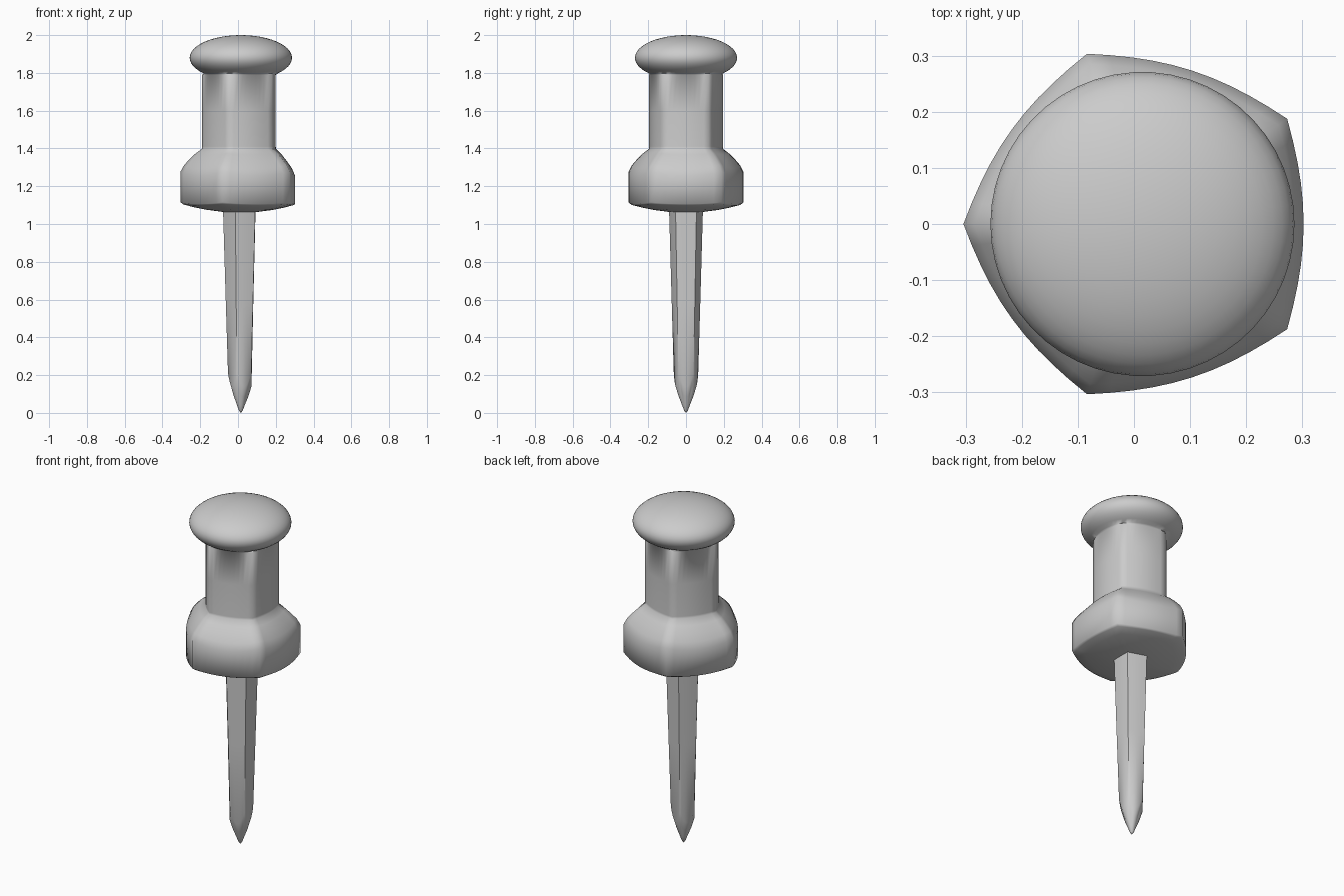
import bpy, bmesh, math

if "Cube" in bpy.data.objects:
    bpy.data.objects.remove(bpy.data.objects["Cube"])

CX = 0.015        # axis of the pin
SEG = 50          # ten points per side of the pentagon


def pent(a, roundness):
    """Radius factor of a bulged pentagon with a corner at angle pi."""
    side = math.tau / 5
    d = (a - math.pi) % side - side / 2
    flat = math.cos(math.pi / 5) / math.cos(d)
    return flat + (1 - flat) * roundness


def loft(name, rings, angle):
    """Each ring is (corner radius, corner z, side z, roundness); radius 0 is a pole."""
    bm = bmesh.new()
    loops = []
    for r, zc, zs, rnd in rings:
        if r == 0:
            loops.append([bm.verts.new((CX, 0, zc))])
            continue
        loop = []
        for i in range(SEG):
            a = math.pi + math.tau * i / SEG
            t = (1 - pent(a, 0)) / (1 - math.cos(math.pi / 5))
            k = r * pent(a, rnd)
            loop.append(bm.verts.new((CX + k * math.cos(a), k * math.sin(a), zc + (zs - zc) * t)))
        loops.append(loop)
    for lo, hi in zip(loops, loops[1:]):
        for i in range(SEG):
            j = (i + 1) % SEG
            if len(lo) == 1:
                bm.faces.new((lo[0], hi[j], hi[i]))
            elif len(hi) == 1:
                bm.faces.new((lo[i], lo[j], hi[0]))
            else:
                bm.faces.new((lo[i], lo[j], hi[j], hi[i]))
    bmesh.ops.recalc_face_normals(bm, faces=bm.faces)
    me = bpy.data.meshes.new(name)
    bm.to_mesh(me)
    bm.free()
    ob = bpy.data.objects.new(name, me)
    bpy.context.collection.objects.link(ob)
    bpy.ops.object.select_all(action='DESELECT')
    ob.select_set(True)
    bpy.context.view_layer.objects.active = ob
    bpy.ops.object.shade_smooth_by_angle(angle=math.radians(angle))
    return ob


B = 0.48
# Handle: domed underside, collar, shoulder and stem
handle = [(0, 1.06, 1.06, B)]
handle += [(r, 1.06 + 0.045 * (r / 0.31) ** 2, 1.06 + 0.04 * (r / 0.31) ** 2, B)
           for r in (0.1, 0.18, 0.25, 0.305)]
handle += [(0.319, 1.115, 1.105, B), (0.319, 1.278, 1.255, B),
           (0.300, 1.312, 1.295, B), (0.272, 1.343, 1.331, B),
           (0.240, 1.373, 1.368, B), (0.206, 1.398, 1.398, B),
           (0.205, 1.41, 1.41, B), (0.205, 1.60, 1.60, B), (0.205, 1.79, 1.79, B)]
# Round cap: flattened ellipsoid
for k in range(19):
    t = math.radians(-44 + 134 * k / 18)
    z = 1.88 + 0.12 * math.sin(t)
    handle.append((0 if k == 18 else 0.271 * math.cos(t), z, z, 1))
loft("handle", handle, 85)

# Needle: tapered five-sided shaft ground to a point
loft("needle", [(0, 0, 0, 0.2), (0.010, 0.012, 0.012, 0.9), (0.022, 0.045, 0.04, 0.6),
                (0.045, 0.12, 0.085, 0.3), (0.068, 0.21, 0.14, 0.1),
                (0.080, 0.60, 0.60, 0.1), (0.094, 1.068, 1.068, 0.1)], 60)
